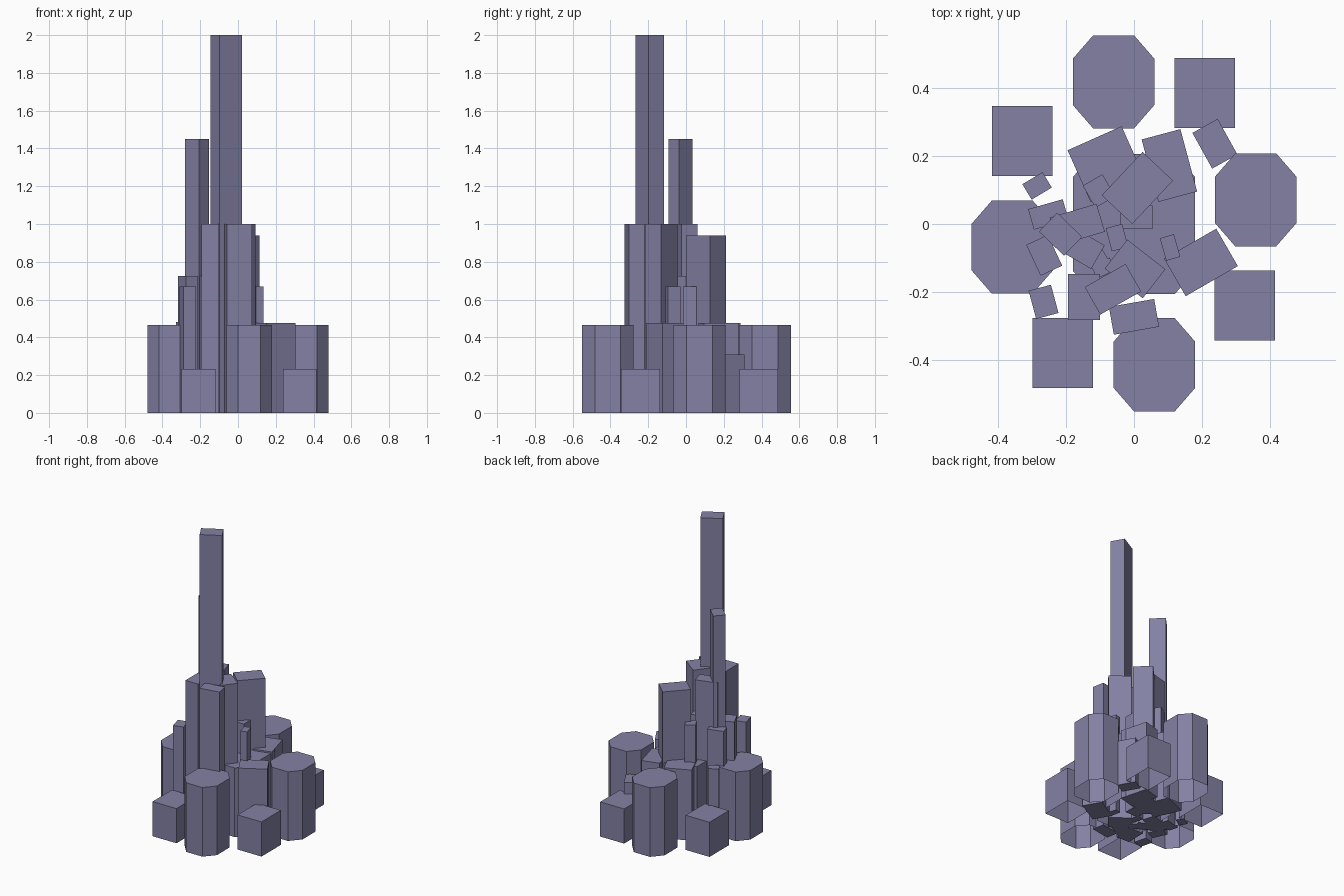
import bpy, bmesh, math
from mathutils import Vector, Matrix

if "Cube" in bpy.data.objects:
    bpy.data.objects.remove(bpy.data.objects["Cube"])

mat = bpy.data.materials.new("slate_violet")
mat.diffuse_color = (0.23, 0.22, 0.37, 1)
mat.use_nodes = True
mat.node_tree.nodes["Principled BSDF"].inputs["Base Color"].default_value = mat.diffuse_color


def prism(name, outline, height, center, angle=0, closed=True):
    """Extrude a flat outline from the ground up to the given height."""
    bm = bmesh.new()
    rot = Matrix.Rotation(math.radians(angle), 3, 'Z')
    pts = [rot @ Vector((x, y, 0)) + Vector((*center, 0)) for x, y in outline]
    low = [bm.verts.new(p) for p in pts]
    top = [bm.verts.new(p + Vector((0, 0, height))) for p in pts]
    n = len(pts)
    for i in range(n):
        j = (i + 1) % n
        bm.faces.new((low[i], low[j], top[j], top[i]))
    bm.faces.new(top)
    if closed:
        bm.faces.new(low[::-1])
    mesh = bpy.data.meshes.new(name)
    bm.to_mesh(mesh)
    bm.free()
    mesh.materials.append(mat)
    obj = bpy.data.objects.new(name, mesh)
    bpy.context.collection.objects.link(obj)


def rect(w, d):
    return [(-w / 2, -d / 2), (w / 2, -d / 2), (w / 2, d / 2), (-w / 2, d / 2)]


def octagon(hx, hy, fx, fy):
    return [(-fx, -hy), (fx, -hy), (hx, -fy), (hx, fy),
            (fx, hy), (-fx, hy), (-hx, fy), (-hx, -fy)]


# Octagonal base drums, open underneath
prism("central_drum", octagon(0.18, 0.206, 0.12, 0.138), 0.465, (0, 0), closed=False)
for i, c in enumerate([(-0.06, 0.418), (0.358, 0.071), (-0.358, -0.068), (0.06, -0.414)]):
    prism(f"outer_drum_{i + 1}", octagon(0.12, 0.137, 0.06, 0.068), 0.465, c, closed=False)

# Low corner blocks, open underneath
for i, c in enumerate([(0.208, 0.385), (-0.329, 0.244), (-0.209, -0.38), (0.326, -0.24)]):
    prism(f"low_block_{i + 1}", rect(0.178, 0.206), 0.233, c, closed=False)

# Turned blocks: name, centre, size, angle, height
blocks = [
    ("main_tower", (-0.062, -0.192), (0.138, 0.093), 29.5, 2.0),
    ("second_tower", (-0.216, -0.03), (0.102, 0.077), -44, 1.45),
    ("tall_block_left", (-0.167, -0.002), (0.144, 0.086), 16.5, 1.0),
    ("tall_block_middle", (0.003, -0.132), (0.142, 0.108), -38, 1.0),
    ("tall_block_front", (0.0, -0.273), (0.135, 0.083), 10, 1.0),
    ("tall_block_front_left", (-0.147, -0.215), (0.094, 0.136), 0, 1.0),
    ("tall_block_back", (0.01, 0.106), (0.175, 0.123), 46.8, 0.94),
    ("slim_block_right", (0.106, -0.069), (0.043, 0.069), 16, 0.67),
    ("slim_block_front_left", (-0.266, -0.229), (0.068, 0.086), 15, 0.67),
    ("slim_block_left", (-0.264, -0.092), (0.07, 0.1), 25, 0.725),
    ("slim_block_back_left", (-0.252, 0.028), (0.106, 0.063), 16, 0.7),
    ("slim_block_back", (-0.103, 0.097), (0.067, 0.075), 30, 0.725),
    ("inner_block_middle", (0.007, 0.02), (0.094, 0.07), 0, 0.67),
    ("inner_block_a", (-0.05, -0.04), (0.05, 0.07), 15, 0.725),
    ("inner_block_b", (-0.145, -0.075), (0.09, 0.08), -30, 0.725),
    ("inner_block_c", (-0.11, -0.095), (0.05, 0.05), 30, 0.67),
    ("inner_block_d", (-0.09, -0.13), (0.06, 0.04), 25, 0.67),
    ("wide_block_back_left", (-0.082, 0.176), (0.174, 0.167), 24, 0.475),
    ("wide_block_back_right", (0.104, 0.172), (0.118, 0.19), 15, 0.475),
    ("wide_block_right", (0.197, -0.113), (0.177, 0.127), 30, 0.475),
    ("small_block_back_right", (0.238, 0.236), (0.085, 0.12), 29, 0.31),
    ("small_block_left", (-0.285, 0.112), (0.069, 0.053), 31, 0.48),
]
for name, center, size, angle, height in blocks:
    prism(name, rect(*size), height, center, angle)
